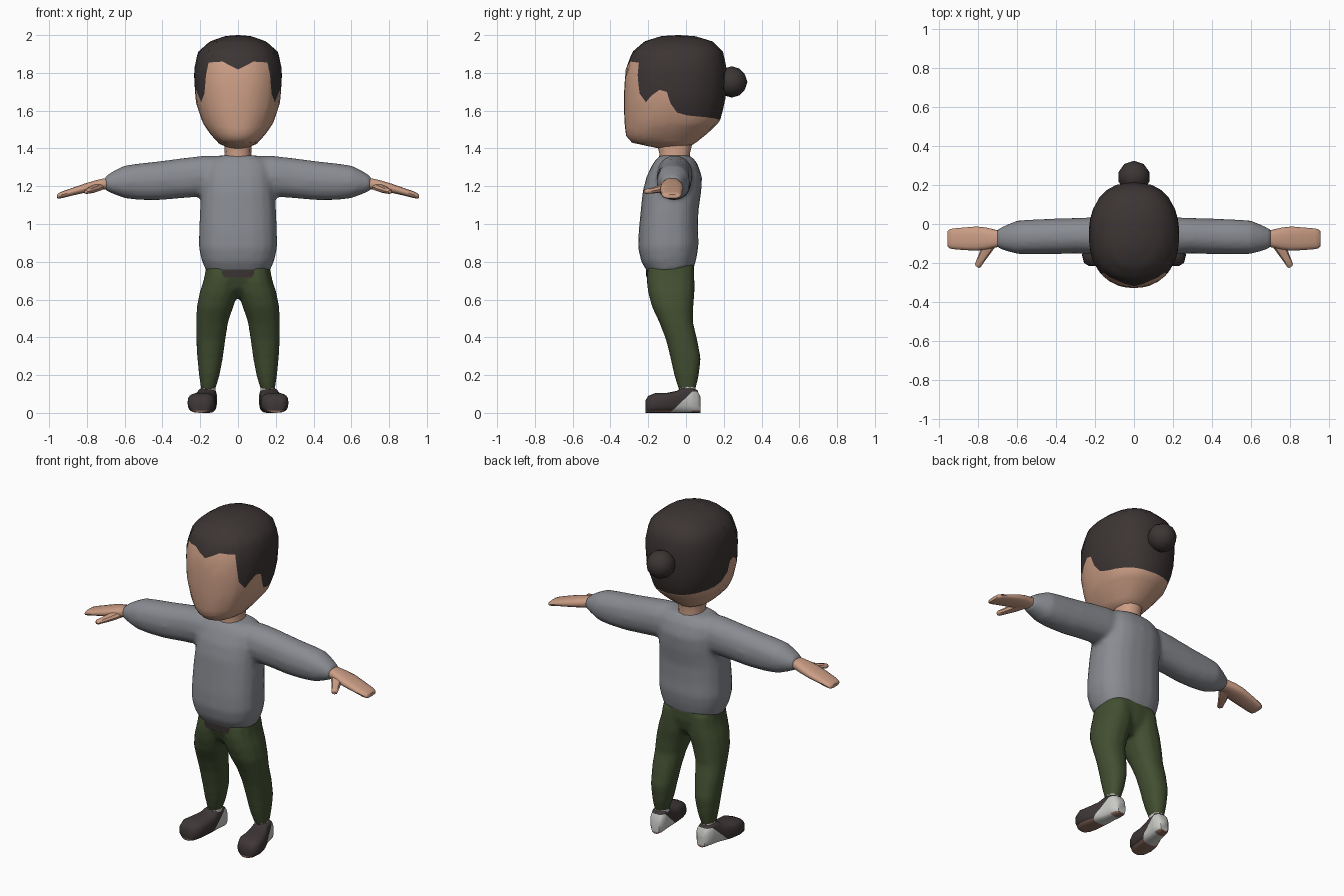
import bpy, bmesh, math
from mathutils import Vector


def material(name, rgb):
    m = bpy.data.materials.new(name)
    m.diffuse_color = (*rgb, 1)
    return m


SKIN = material("skin", (0.60, 0.34, 0.235))
HAIR = material("dark_hair", (0.045, 0.035, 0.034))
SHIRT = material("grey_shirt", (0.25, 0.26, 0.285))
PANTS = material("green_trousers", (0.055, 0.078, 0.031))
SHOE = material("dark_shoe", (0.05, 0.038, 0.038))
WHITE = material("off_white", (0.58, 0.58, 0.56))
SOLE = material("brown_sole", (0.27, 0.155, 0.115))


def finish(name, bm, mats, mirror=False, angle=45, fuse=0):
    bmesh.ops.recalc_face_normals(bm, faces=bm.faces)
    me = bpy.data.meshes.new(name)
    bm.to_mesh(me)
    bm.free()
    for m in mats:
        me.materials.append(m)
    ob = bpy.data.objects.new(name, me)
    bpy.context.collection.objects.link(ob)
    bpy.ops.object.select_all(action='DESELECT')
    ob.select_set(True)
    bpy.context.view_layer.objects.active = ob
    bpy.ops.object.shade_smooth_by_angle(angle=math.radians(angle))
    if mirror:
        ob.modifiers.new("mirror", 'MIRROR')
    if fuse:  # melt overlapping volumes into one soft surface
        r = ob.modifiers.new("fuse", 'REMESH')
        r.mode, r.voxel_size, r.use_smooth_shade = 'VOXEL', fuse, True
        s = ob.modifiers.new("soften", 'SMOOTH')
        s.factor, s.iterations = 0.5, 6
    return ob


def power(v, e):
    return math.copysign(abs(v) ** (2 / e), v)


def section(c, u, v, n=16, e=2.2):
    """Rounded cross-section around c, spanned by half axes u and v."""
    c, u, v = Vector(c), Vector(u), Vector(v)
    angles = [math.tau * i / n for i in range(n)]
    return [c + u * power(math.cos(a), e) + v * power(math.sin(a), e) for a in angles]


def loft(rings, bm=None):
    bm = bm or bmesh.new()
    rows = [[bm.verts.new(p) for p in r] for r in rings]
    n = len(rows[0])
    for a, b in zip(rows, rows[1:]):
        for i in range(n):
            j = (i + 1) % n
            bm.faces.new((a[i], a[j], b[j], b[i]))
    bm.faces.new(rows[0])
    bm.faces.new(rows[-1])
    return bm


def both_sides(rings, bm):
    loft(rings, bm)
    loft([[Vector((-p.x, p.y, p.z)) for p in r] for r in rings], bm)


def upright(rows, n=16, e=2.3):
    """Rings from (x centre, half width, y front, y back, z front, z back)."""
    return [section((cx, (f + b) / 2, (zf + zb) / 2), (hw, 0, 0),
                    (0, (b - f) / 2, (zb - zf) / 2), n, e)
            for cx, hw, f, b, zf, zb in rows]


def sideways(rows, n=14, e=2.2):
    """Rings along x from (x, y centre, y radius, z centre, z radius)."""
    return [section((x, cy, cz), (0, ry, 0), (0, 0, rz), n, e) for x, cy, ry, cz, rz in rows]


# Head: half width, y front, y back, z front, z back
HEAD = [(0.02, -0.12, -0.06, 1.395, 1.39), (0.10, -0.285, 0.04, 1.43, 1.42),
        (0.145, -0.317, 0.12, 1.465, 1.485), (0.187, -0.325, 0.178, 1.53, 1.54),
        (0.225, -0.33, 0.208, 1.65, 1.65), (0.234, -0.322, 0.217, 1.81, 1.81),
        (0.213, -0.285, 0.198, 1.91, 1.91), (0.15, -0.22, 0.145, 1.967, 1.965),
        (0.07, -0.13, 0.05, 1.995, 1.994), (0.005, -0.045, -0.035, 2.0, 2.0)]
# Hairline: degrees from the face centre, height
HAIRLINE = [(0, 1.818), (9, 1.84), (18, 1.86), (30, 1.857), (41, 1.855), (44, 1.79),
            (46, 1.745), (49, 1.69), (59, 1.645), (66, 1.68), (75, 1.71), (83, 1.70),
            (87, 1.64), (93, 1.59), (104, 1.575), (116, 1.57), (132, 1.565), (146, 1.56),
            (160, 1.555), (180, 1.552)]


def head_point(t, deg):
    i = min(int(t), len(HEAD) - 2)
    hw, f, b, zf, zb = [p + (q - p) * (t - i) for p, q in zip(HEAD[i], HEAD[i + 1])]
    a = math.radians(deg)
    c = power(math.cos(a), 2.3)
    return Vector((hw * power(math.sin(a), 2.3), (f + b) / 2 - (b - f) / 2 * c,
                   (zf + zb) / 2 - (zb - zf) / 2 * c))


def height_param(deg, z):
    lo, hi = 0.0, len(HEAD) - 1.0
    for _ in range(30):
        mid = (lo + hi) / 2
        lo, hi = (mid, hi) if head_point(mid, deg).z < z else (lo, mid)
    return lo


columns = HAIRLINE + [(360 - d, z) for d, z in HAIRLINE[-2:0:-1]]
lines = [(d, height_param(d, z)) for d, z in columns]
LOW, HIGH = 10, 12
top = len(HEAD) - 1
rings = [[head_point(t * k / LOW, d) for d, t in lines] for k in range(LOW + 1)]
rings += [[head_point(t + (top - t) * k / HIGH, d) for d, t in lines] for k in range(1, HIGH + 1)]
bm = loft(rings)
chin_cap = len(bm.faces) - 2
for i, f in enumerate(bm.faces):
    f.material_index = int(i >= LOW * len(lines) and i != chin_cap)
finish("head", bm, [SKIN, HAIR], angle=60)

# Hair bun
bm = bmesh.new()
bmesh.ops.create_icosphere(bm, subdivisions=2, radius=0.083)
bmesh.ops.translate(bm, verts=bm.verts, vec=(0, 0.242, 1.752))
finish("hair_bun", bm, [HAIR])

# Neck
finish("neck", loft(upright([(0, 0.085, -0.15, 0.03, 1.32, 1.32), (0, 0.07, -0.14, 0.02, 1.37, 1.37),
                             (0, 0.075, -0.16, 0.04, 1.45, 1.45)], 12)), [SKIN])

# Sweater: body and sleeves fused
bm = loft(upright([
    (0, 0.170, -0.20, 0.042, 0.738, 0.766), (0, 0.195, -0.237, 0.058, 0.80, 0.83),
    (0, 0.208, -0.253, 0.067, 0.87, 0.89), (0, 0.206, -0.251, 0.064, 0.96, 0.97),
    (0, 0.202, -0.240, 0.066, 1.07, 1.07), (0, 0.195, -0.230, 0.081, 1.17, 1.17),
    (0, 0.190, -0.210, 0.085, 1.25, 1.25), (0, 0.178, -0.177, 0.062, 1.317, 1.317),
    (0, 0.14, -0.152, 0.037, 1.351, 1.351), (0, 0.09, -0.135, 0.015, 1.364, 1.364)], 20, 2.5))
both_sides(sideways([
    (0.07, -0.06, 0.087, 1.255, 0.107), (0.19, -0.06, 0.096, 1.253, 0.109),
    (0.30, -0.06, 0.092, 1.242, 0.107), (0.42, -0.064, 0.092, 1.229, 0.104),
    (0.52, -0.066, 0.090, 1.224, 0.098), (0.60, -0.068, 0.087, 1.223, 0.088),
    (0.655, -0.072, 0.068, 1.22, 0.064), (0.705, -0.075, 0.048, 1.215, 0.037)]), bm)
finish("sweater", bm, [SHIRT], fuse=0.014)

# Hands: closed mitt and thumb
finish("hand", loft(sideways([
    (0.66, -0.075, 0.04, 1.217, 0.03), (0.71, -0.075, 0.045, 1.212, 0.03),
    (0.76, -0.075, 0.057, 1.202, 0.028), (0.81, -0.075, 0.062, 1.19, 0.025),
    (0.87, -0.076, 0.058, 1.173, 0.021), (0.93, -0.076, 0.053, 1.155, 0.018),
    (0.950, -0.076, 0.048, 1.149, 0.015), (0.957, -0.076, 0.040, 1.147, 0.010)], 14, 2.6)), [SKIN], True)
across = Vector((0.10, 0.06, 0)).normalized()
finish("thumb", loft([section(p, across * r, (0, 0, r * 0.75), 8) for p, r in (
    ((0.728, -0.085, 1.202), 0.032), ((0.760, -0.135, 1.187), 0.028),
    ((0.785, -0.180, 1.177), 0.021), ((0.802, -0.213, 1.172), 0.017),
    ((0.805, -0.221, 1.171), 0.010))]), [SKIN], True)

# Trousers: hips and legs fused
bm = loft(upright([(0, 0.04, -0.13, -0.01, 0.61, 0.61), (0, 0.13, -0.185, 0.028, 0.66, 0.66),
                   (0, 0.175, -0.208, 0.044, 0.722, 0.722), (0, 0.168, -0.203, 0.044, 0.80, 0.80)], 24, 2.6))
both_sides(upright([
    (0.158, 0.037, -0.038, 0.050, 0.12, 0.12), (0.152, 0.055, -0.063, 0.069, 0.20, 0.20),
    (0.148, 0.068, -0.083, 0.079, 0.29, 0.29), (0.144, 0.078, -0.108, 0.060, 0.39, 0.39),
    (0.137, 0.085, -0.143, 0.038, 0.48, 0.48), (0.122, 0.097, -0.181, 0.040, 0.56, 0.56),
    (0.101, 0.102, -0.203, 0.047, 0.64, 0.64), (0.09, 0.093, -0.210, 0.047, 0.70, 0.70),
    (0.086, 0.083, -0.203, 0.044, 0.77, 0.77)], 14), bm)
finish("trousers", bm, [PANTS], fuse=0.012)

# Dark patch just under the front of the hem
bm = loft(upright([(0, 0.178, -0.210, 0.044, 0.718, 0.718), (0, 0.178, -0.213, 0.044, 0.76, 0.76)], 48, 2.6))
bmesh.ops.delete(bm, geom=[f for f in bm.faces if len(f.verts) > 4 or f.calc_center_median().y > -0.1
                           or abs(f.calc_center_median().x) > 0.085], context='FACES')
for f in bm.faces:
    f.normal_update()
    if f.normal.y > 0:
        f.normal_flip()
finish("waist_patch", bm, [HAIR])

# Socks
finish("sock", loft(upright([(0.158, 0.04, -0.037, 0.052, 0.09, 0.09),
                             (0.158, 0.038, -0.037, 0.050, 0.142, 0.142)], 12)), [WHITE], True)

# Shoes: y, x centre, half width, top height; light heel cut off by planes, dark collar, brown sole
shoe = [(-0.215, 0.197, 0.035, 0.065), (-0.20, 0.197, 0.06, 0.09), (-0.16, 0.194, 0.073, 0.106),
        (-0.10, 0.186, 0.070, 0.106), (-0.05, 0.174, 0.060, 0.116), (-0.02, 0.168, 0.053, 0.134),
        (0.03, 0.160, 0.049, 0.138), (0.06, 0.156, 0.043, 0.12), (0.078, 0.154, 0.026, 0.08)]
bm = loft([section((cx, y, h / 2), (hw, 0, 0), (0, 0, h / 2), 20, 2.9) for y, cx, hw, h in shoe])
origin, slope = Vector((0, -0.085, 0)), Vector((0, 0.95, -1)).normalized()
for co, no in ((origin, slope), ((0, 0.03, 0), (0, 1, 0)), ((0, 0, 0.113), (0, 0, 1)), ((0, 0, 0.012), (0, 0, 1))):
    bmesh.ops.bisect_plane(bm, geom=bm.verts[:] + bm.edges[:] + bm.faces[:], plane_co=co, plane_no=no)
for f in bm.faces:
    c = f.calc_center_median()
    f.material_index = int((c - origin).dot(slope) > 0 and c.z < 0.113)
    if c.z < 0.012 and (c.y < -0.085 or c.y > 0.03):
        f.material_index = 2
finish("shoe", bm, [SHOE, WHITE, SOLE], True)
